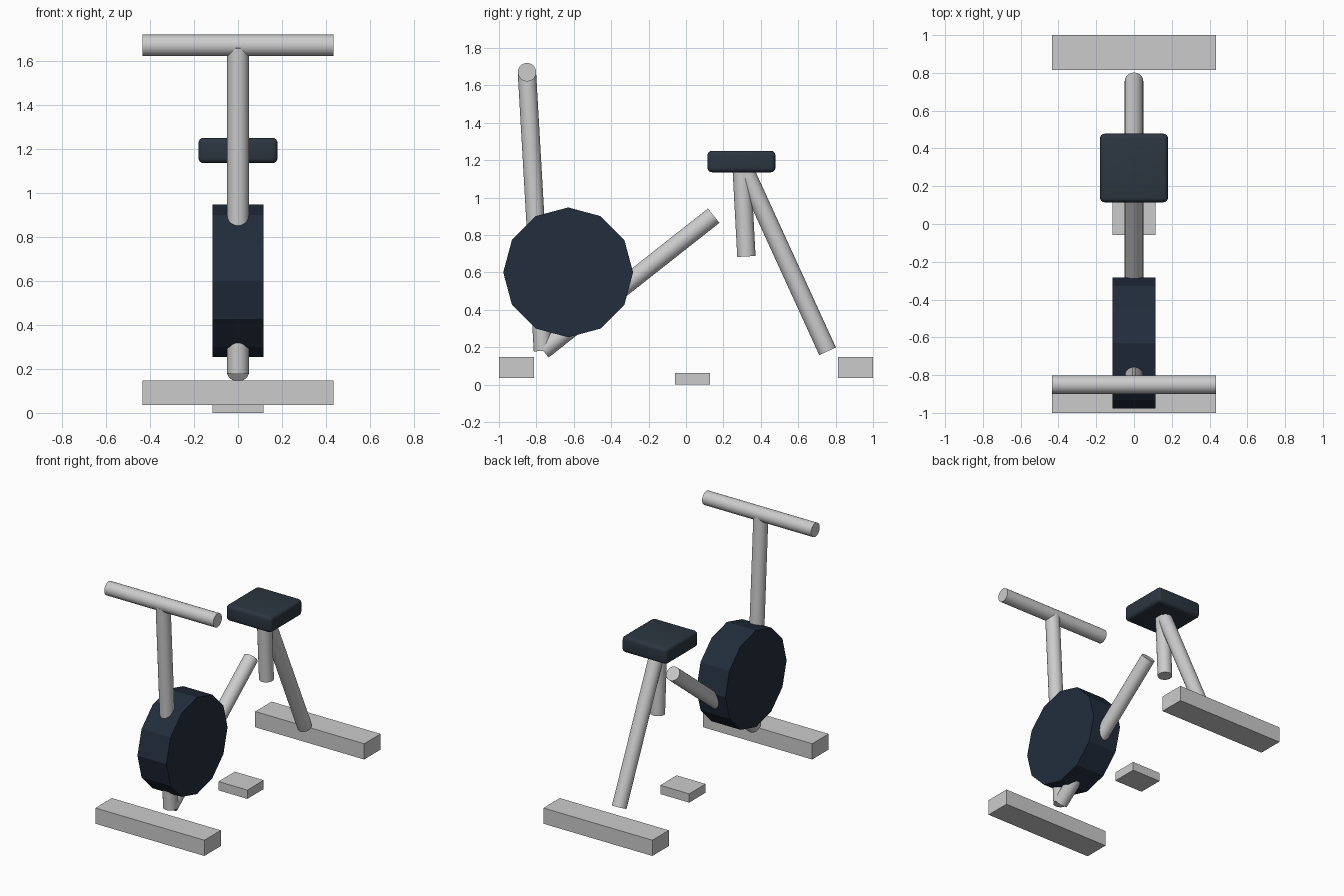
import bpy
import math
from mathutils import Vector

if "Cube" in bpy.data.objects:
    bpy.data.objects.remove(bpy.data.objects["Cube"])


def finish(obj, name, mat=None, smooth=False):
    obj.name = name
    obj.data.name = name
    if mat:
        obj.data.materials.append(mat)
    if smooth:
        bpy.ops.object.shade_smooth_by_angle(angle=math.radians(35))
    return obj


def material(name, color):
    mat = bpy.data.materials.new(name)
    mat.diffuse_color = (*color, 1)
    mat.use_nodes = True
    mat.node_tree.nodes["Principled BSDF"].inputs["Base Color"].default_value = mat.diffuse_color
    return mat


def box(name, lo, hi, mat=None, bevel=0):
    lo, hi = Vector(lo), Vector(hi)
    bpy.ops.mesh.primitive_cube_add(size=1, location=(lo + hi) / 2)
    obj = bpy.context.object
    obj.scale = hi - lo
    bpy.ops.object.transform_apply(location=False, rotation=False, scale=True)
    if bevel:
        mod = obj.modifiers.new("rounded_edges", 'BEVEL')
        mod.width = bevel
        mod.segments = 4
        bpy.ops.object.modifier_apply(modifier=mod.name)
    return finish(obj, name, mat, smooth=bevel > 0)


def tube(name, a, b, r=0.049, sides=32, mat=None, smooth=True):
    a, b = Vector(a), Vector(b)
    axis = b - a
    bpy.ops.mesh.primitive_cylinder_add(vertices=sides, radius=r, depth=axis.length,
                                        location=(a + b) / 2)
    obj = bpy.context.object
    obj.rotation_euler = axis.to_track_quat('Z', 'Y').to_euler()
    return finish(obj, name, mat, smooth)


wheel_mat = material("dark_blue", (0.016, 0.026, 0.046))
seat_mat = material("dark_slate", (0.025, 0.037, 0.052))

# Floor bars and centre pad
for name, y in (("front_foot", -0.907), ("rear_foot", 0.907)):
    box(name, (-0.433, y - 0.093, 0.035), (0.433, y + 0.093, 0.148))
box("centre_pad", (-0.115, -0.058, 0.0), (0.115, 0.128, 0.063))

# Faceted flywheel housing
tube("flywheel", (-0.115, -0.63, 0.60), (0.115, -0.63, 0.60), 0.347, 12, wheel_mat, False)

# Handlebar and its post
tube("handlebar", (-0.433, -0.85, 1.67), (0.433, -0.85, 1.67))
tube("handlebar_post", (0, -0.85, 1.66), (0, -0.765, 0.18))

# Frame tubes
tube("diagonal_tube", (0, -0.765, 0.183), (0, 0.148, 0.903))
tube("seat_post", (0, 0.297, 1.17), (0, 0.323, 0.685))
tube("rear_leg", (0, 0.308, 1.16), (0, 0.757, 0.178))

# Padded seat
box("seat", (-0.18, 0.115, 1.135), (0.18, 0.478, 1.25), seat_mat, 0.024)
